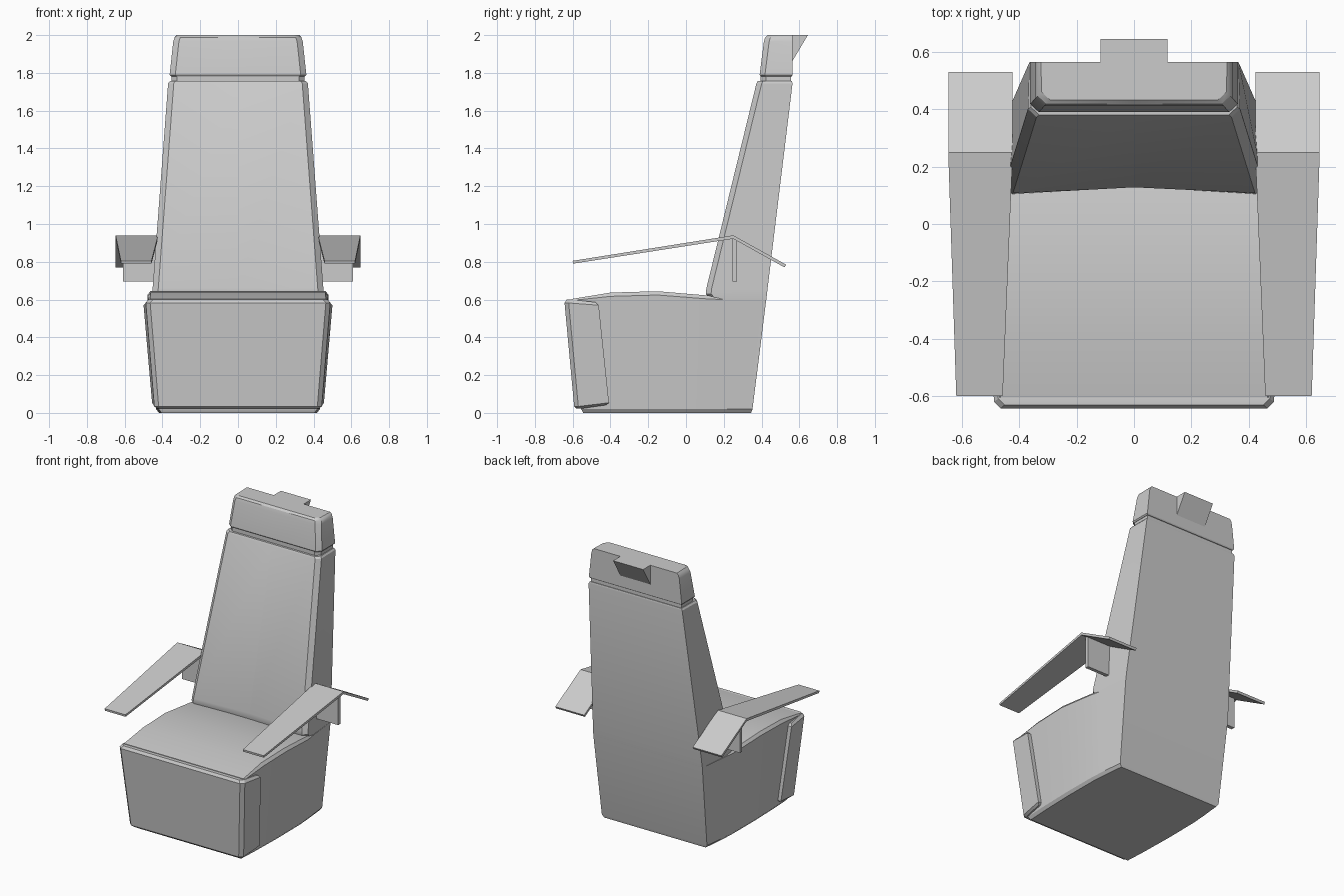
import bpy, bmesh, math

if "Cube" in bpy.data.objects:
    bpy.data.objects.remove(bpy.data.objects["Cube"], do_unlink=True)

grey = bpy.data.materials.new("seat_grey")
grey.use_nodes = True
colour = (0.6, 0.6, 0.6, 1)
grey.diffuse_color = colour
grey.node_tree.nodes["Principled BSDF"].inputs["Base Color"].default_value = colour


def finish(name, bm, angle=30):
    """Turn a bmesh into a shaded object."""
    bmesh.ops.recalc_face_normals(bm, faces=bm.faces)
    mesh = bpy.data.meshes.new(name)
    bm.to_mesh(mesh)
    bm.free()
    mesh.materials.append(grey)
    obj = bpy.data.objects.new(name, mesh)
    bpy.context.collection.objects.link(obj)
    bpy.ops.object.select_all(action='DESELECT')
    obj.select_set(True)
    bpy.context.view_layer.objects.active = obj
    bpy.ops.object.shade_smooth_by_angle(angle=math.radians(angle))
    return obj


def loft(name, rings, angle=30):
    """Join mirrored rings of (half width, y, z), each listed front to back."""
    bm = bmesh.new()
    loops = []
    for ring in rings:
        right = [bm.verts.new((x, y, z)) for x, y, z in ring]
        left = [bm.verts.new((-x, y, z)) for x, y, z in ring]
        loops.append(right + left[::-1])
    n = len(loops[0])
    for a, b in zip(loops, loops[1:]):
        for i in range(n):
            j = (i + 1) % n
            bm.faces.new((a[i], a[j], b[j], b[i]))
    for cap in (loops[0], loops[-1]):
        for i in range(n // 2 - 1):
            bm.faces.new((cap[i], cap[i + 1], cap[n - 2 - i], cap[n - 1 - i]))
    return finish(name, bm, angle)


def block(name, profile, sections):
    """Sweep a closed (y, z) profile between two x functions of y."""
    bm = bmesh.new()
    a, b = [[bm.verts.new((f(y), y, z)) for y, z in profile] for f in sections]
    n = len(profile)
    for i in range(n):
        j = (i + 1) % n
        bm.faces.new((a[i], a[j], b[j], b[i]))
    bm.faces.new(a)
    bm.faces.new(b[::-1])
    return finish(name, bm)


# Seat base with bulging sides and a crowned cushion on top
bottom = [(.42, -.555), (.428, -.4), (.434, -.15), (.432, .1), (.425, .2), (.41, .352)]
rim = [(.472, -.605, .595), (.478, -.4, .617), (.48, -.15, .624),
       (.465, .12, .603), (.45, .2, .6), (.425, .425, .6)]
lift = [.008, .02, .02, .018, 0, 0]
loft("seat_base", [
    [(x - .015, y * .98, 0) for x, y in bottom],
    [(x, y, .02) for x, y in bottom],
    rim,
    [(x - l * .8, y, z + l) for (x, y, z), l in zip(rim, lift)],
])

# Front panel wrapping around the base corners
def panel_ring(inset, front, back, z_front, z_back, width):
    return [(width - .035 - inset, front + inset, z_front),
            (width - .012 - inset, front + .022 + inset, z_front),
            (width - inset, back - inset, z_back)]

loft("front_panel", [
    panel_ring(.012, -.592, -.41, .022, .042, .452),
    panel_ring(0, -.592, -.408, .034, .054, .455),
    panel_ring(0, -.643, -.462, .582, .57, .5),
    panel_ring(.014, -.645, -.465, .6, .586, .5),
])

# Tapered backrest with bevelled front edges and a narrow neck
def back_ring(z, w_front, w_back, front, back, hollow=0):
    return [(0.001, front + hollow, z), (w_front - .03, front, z),
            (w_front, front + .028, z), (w_back, back, z)]

loft("backrest", [
    back_ring(.6, .45, .425, .13, .425),
    back_ring(.63, .455, .424, .105, .429, .025),
    back_ring(.66, .452, .423, .108, .432, .02),
    back_ring(1.745, .37, .365, .373, .564),
    back_ring(1.757, .36, .357, .38, .56),
])
loft("neck", [back_ring(z, .352, .352, .395, .555) for z in (1.74, 1.80)])

# Headrest with softened upper edges
loft("headrest", [
    back_ring(1.782, .355, .355, .395, .56),
    back_ring(1.79, .362, .362, .39, .565),
    back_ring(1.965, .343, .343, .412, .565),
    back_ring(1.988, .336, .336, .419, .565),
    back_ring(2.0, .322, .325, .432, .565),
])

# Wedge grip behind the headrest
block("rear_grip", [(.56, 2.0), (.645, 2.0), (.565, 1.865), (.56, 1.865)],
      [lambda y: -.117, lambda y: .117])

# Bent armrests, each on a plate joined to the backrest
arm = [(-.6, .805), (.25, .94), (.53, .785), (.522, .77), (.25, .922), (-.598, .79)]
for side, s in (("left", 1), ("right", -1)):
    block(side + "_armrest", arm,
          [lambda y: s * (.458 - .035 * min(1, (y + .6) / .85)),
           lambda y: s * (.62 + .028 * min(1, (y + .6) / .85))])
    block(side + "_arm_support", [(.245, .695), (.27, .695), (.27, .92), (.245, .925)],
          [lambda y: s * .40, lambda y: s * .61])
